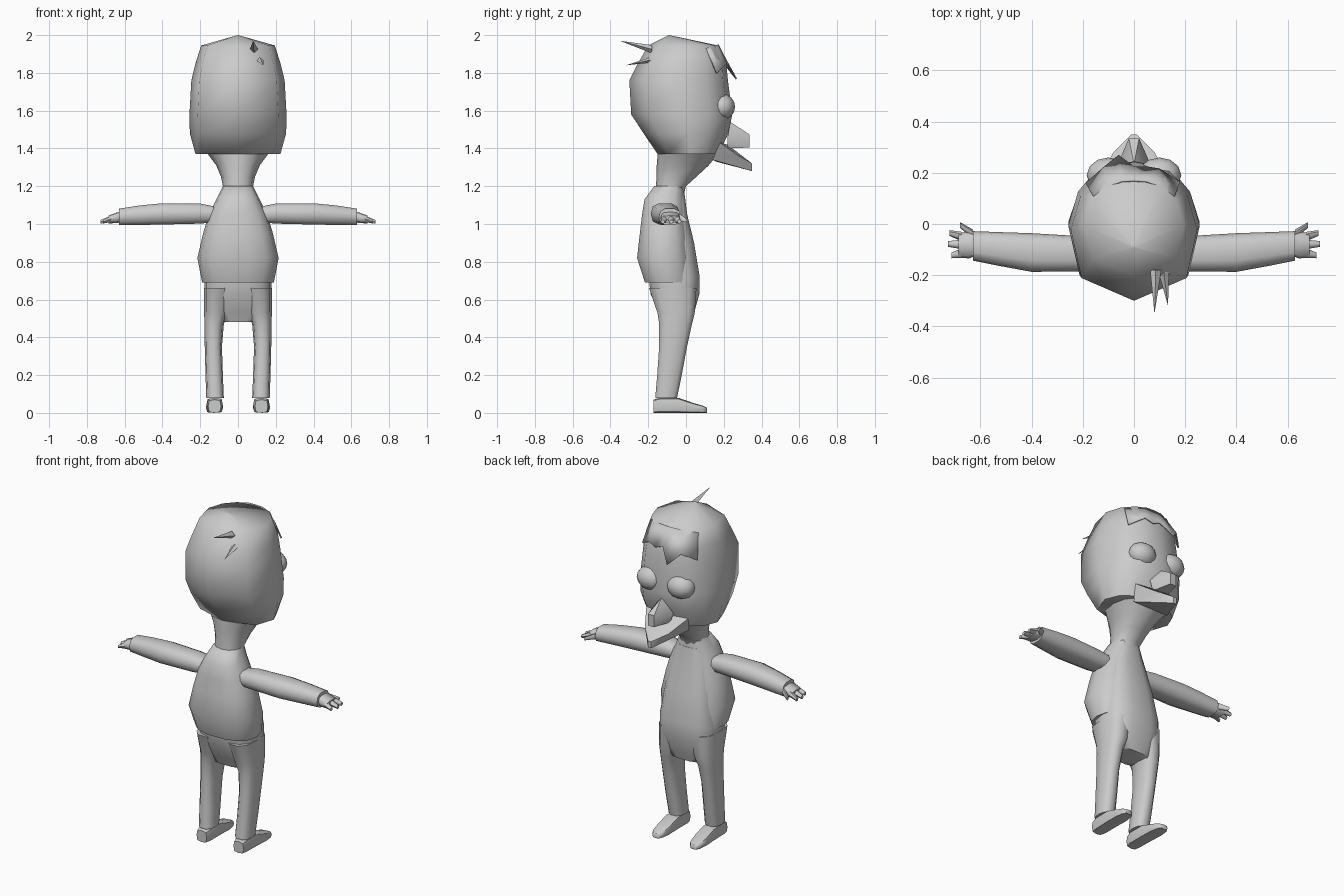
import bpy, bmesh, math
from mathutils import Vector

cube = bpy.data.objects.get("Cube")
if cube:
    bpy.data.objects.remove(cube, do_unlink=True)

grey = bpy.data.materials.new("plain grey")
grey.use_nodes = True
grey.diffuse_color = (0.6, 0.6, 0.6, 1)
grey.node_tree.nodes["Principled BSDF"].inputs["Base Color"].default_value = (0.6, 0.6, 0.6, 1)


def finish(name, bm, mirror=False, angle=60):
    bmesh.ops.remove_doubles(bm, verts=bm.verts, dist=0.0005)
    bmesh.ops.recalc_face_normals(bm, faces=bm.faces)
    for face in bm.faces:
        face.smooth = True
    mesh = bpy.data.meshes.new(name)
    bm.to_mesh(mesh)
    bm.free()
    mesh.set_sharp_from_angle(angle=math.radians(angle))
    mesh.materials.append(grey)
    ob = bpy.data.objects.new(name, mesh)
    bpy.context.collection.objects.link(ob)
    if mirror:
        mod = ob.modifiers.new("mirror", "MIRROR")
        mod.use_mirror_merge = False
    return ob


def rounded(sides, power):
    """Unit superellipse outline; a small power gives a boxier shape."""
    points = []
    for i in range(sides):
        a = 2 * math.pi * i / sides
        c, s = math.cos(a), math.sin(a)
        points.append((math.copysign(abs(c) ** power, c), math.copysign(abs(s) ** power, s)))
    return points


def loft(name, rings, outline, axis="z", mirror=False, angle=60):
    """Skin rings given as (position along axis, low and high of the two other axes)."""
    bm = bmesh.new()
    loops = []
    for t, a0, a1, b0, b1 in rings:
        loop = []
        for u, v in outline:
            a = (a0 + a1) / 2 + u * (a1 - a0) / 2
            b = (b0 + b1) / 2 + v * (b1 - b0) / 2
            loop.append(bm.verts.new({"x": (t, a, b), "y": (a, t, b), "z": (a, b, t)}[axis]))
        loops.append(loop)
    n = len(outline)
    for low, high in zip(loops, loops[1:]):
        for i in range(n):
            j = (i + 1) % n
            bm.faces.new((low[i], low[j], high[j], high[i]))
    bm.faces.new(loops[0])
    bm.faces.new(loops[-1])
    return finish(name, bm, mirror, angle)


def hull(name, points, mirror=False, angle=40):
    bm = bmesh.new()
    for p in points:
        bm.verts.new(p)
    result = bmesh.ops.convex_hull(bm, input=bm.verts)
    loose = {v for v in result["geom_interior"] if isinstance(v, bmesh.types.BMVert)}
    bmesh.ops.delete(bm, geom=list(loose), context="VERTS")
    return finish(name, bm, mirror, angle)


def both_sides(points):
    return points + [(-x, y, z) for x, y, z in points if x]


# Head, with a shallow ridge down the back
half = [(0, -1), (.83, -.66), (1, .06), (.85, .56), (.55, .9), (0, 1)]
skull = half + [(-x, y) for x, y in reversed(half[1:-1])]
loft("head", [(z, -w, w, back, front) for z, w, back, front in [
    (1.37, .225, -.15, .17), (1.48, .255, -.225, .225), (1.58, .257, -.29, .245),
    (1.76, .247, -.3, .222), (1.85, .225, -.255, .213), (1.945, .195, -.2, .17),
    (2.0, .001, -.091, -.089)]], skull)

# Neck and the underside of the jaw
loft("neck", [(z, -w, w, back, front) for z, w, back, front in [
    (1.12, .08, -.16, -.02), (1.2, .08, -.16, .0), (1.25, .09, -.155, .055),
    (1.31, .115, -.155, .12), (1.37, .16, -.15, .17)]], rounded(12, .9))

# Face
hull("nose", both_sides([(0, .235, 1.54), (.02, .335, 1.475), (.02, .335, 1.405),
                         (.07, .22, 1.46), (.05, .22, 1.4)]))
hull("jaw", both_sides([(.01, .35, 1.32), (.01, .35, 1.28), (.08, .28, 1.36),
                        (.14, .18, 1.43), (.12, .14, 1.34), (0, .16, 1.33), (0, .22, 1.42)]))
bm = bmesh.new()
bmesh.ops.create_uvsphere(bm, u_segments=12, v_segments=8, radius=1)
for v in bm.verts:
    v.co = Vector((.1, .19, 1.62)) + v.co * Vector((.085, .07, .07))
finish("eyelid", bm, mirror=True)

# Jagged fringe, lying on the forehead
top_edge = [(-.16, .11, 1.93), (-.1, .15, 1.945), (-.05, .17, 1.95), (0, .173, 1.95),
            (.05, .17, 1.95), (.1, .15, 1.945), (.16, .11, 1.93)]
low_edge = [(-.19, .16, 1.79), (-.12, .222, 1.83), (-.06, .27, 1.77), (.0, .225, 1.85),
            (.05, .225, 1.83), (.1, .217, 1.85), (.18, .165, 1.8)]
bm = bmesh.new()
rows = [[bm.verts.new(p) for p in row] for row in (top_edge, low_edge)]
for i in range(len(top_edge) - 1):
    bm.faces.new((rows[0][i], rows[0][i + 1], rows[1][i + 1], rows[1][i]))
fringe = finish("fringe", bm)
fringe.modifiers.new("thickness", "SOLIDIFY").thickness = .008


# Tufts of hair at the back of the crown
def tuft(name, tip, root, width, height):
    x, y, z = root
    hull(name, [tip, (x - width, y, z), (x + width, y, z), (x, y, z + height), (x, y, z - height)])


tuft("upper_tuft", (.08, -.35, 1.97), (.085, -.18, 1.925), .022, .022)
tuft("lower_tuft", (.133, -.32, 1.84), (.115, -.18, 1.87), .022, .015)

# Open jacket over the belly and hips
loft("jacket", [(z, -w, w, back, front) for z, w, back, front in [
    (.69, .19, -.22, .04), (.82, .215, -.262, .03), (.95, .185, -.247, .015),
    (1.05, .155, -.235, .0), (1.13, .115, -.222, -.005), (1.2, .08, -.17, -.01)]],
    rounded(14, .8))
loft("belly_and_hips", [(z, -w, w, back, front) for z, w, back, front in [
    (.48, .11, -.12, .03), (.53, .165, -.14, .045), (.63, .178, -.19, .073),
    (.72, .178, -.2, .075), (.9, .15, -.19, .045), (1.05, .12, -.16, .008),
    (1.15, .08, -.15, -.005)]], rounded(14, .7))

# Trouser legs and shoes
loft("trouser_leg", [
    (.08, .075, .168, -.165, -.045), (.2, .08, .172, -.155, -.02), (.35, .085, .176, -.145, .008),
    (.47, .075, .178, -.145, .035), (.53, .05, .179, -.155, .05), (.66, .03, .179, -.2, .06)],
    rounded(10, .75), mirror=True)
loft("shoe", [
    (-.172, .09, .158, 0, .07), (-.14, .08, .165, 0, .08), (-.04, .08, .168, 0, .08),
    (.04, .08, .17, 0, .052), (.09, .09, .162, 0, .038), (.11, .105, .148, 0, .028)],
    rounded(8, .5), axis="y", mirror=True)

# Sleeves
loft("sleeve", [
    (.1, -.175, -.05, 1.01, 1.09), (.2, -.185, -.048, 1.0, 1.11), (.4, -.187, -.036, .995, 1.112),
    (.52, -.165, -.032, .993, 1.1), (.63, -.143, -.028, .992, 1.083)],
    rounded(10, .75), axis="x", mirror=True)

# Hands: a palm with three fingers and a thumb
loft("palm", [
    (.61, -.12, -.04, 1.01, 1.07), (.645, -.135, -.03, 1.005, 1.06), (.685, -.13, -.035, 1.003, 1.045)],
    rounded(8, .6), axis="x", mirror=True)


def finger(name, start, end):
    points = []
    for (x, y, z), r in ((start, .019), (end, .011)):
        points += [(x, y + dy * r, z + dz * r) for dy, dz in rounded(6, 1)]
    hull(name, points, mirror=True, angle=60)


finger("thumb", (.63, -.04, 1.035), (.68, -.004, 1.02))
finger("first_finger", (.67, -.05, 1.028), (.722, -.035, 1.013))
finger("middle_finger", (.67, -.08, 1.028), (.727, -.078, 1.012))
finger("last_finger", (.67, -.113, 1.028), (.714, -.123, 1.012))
